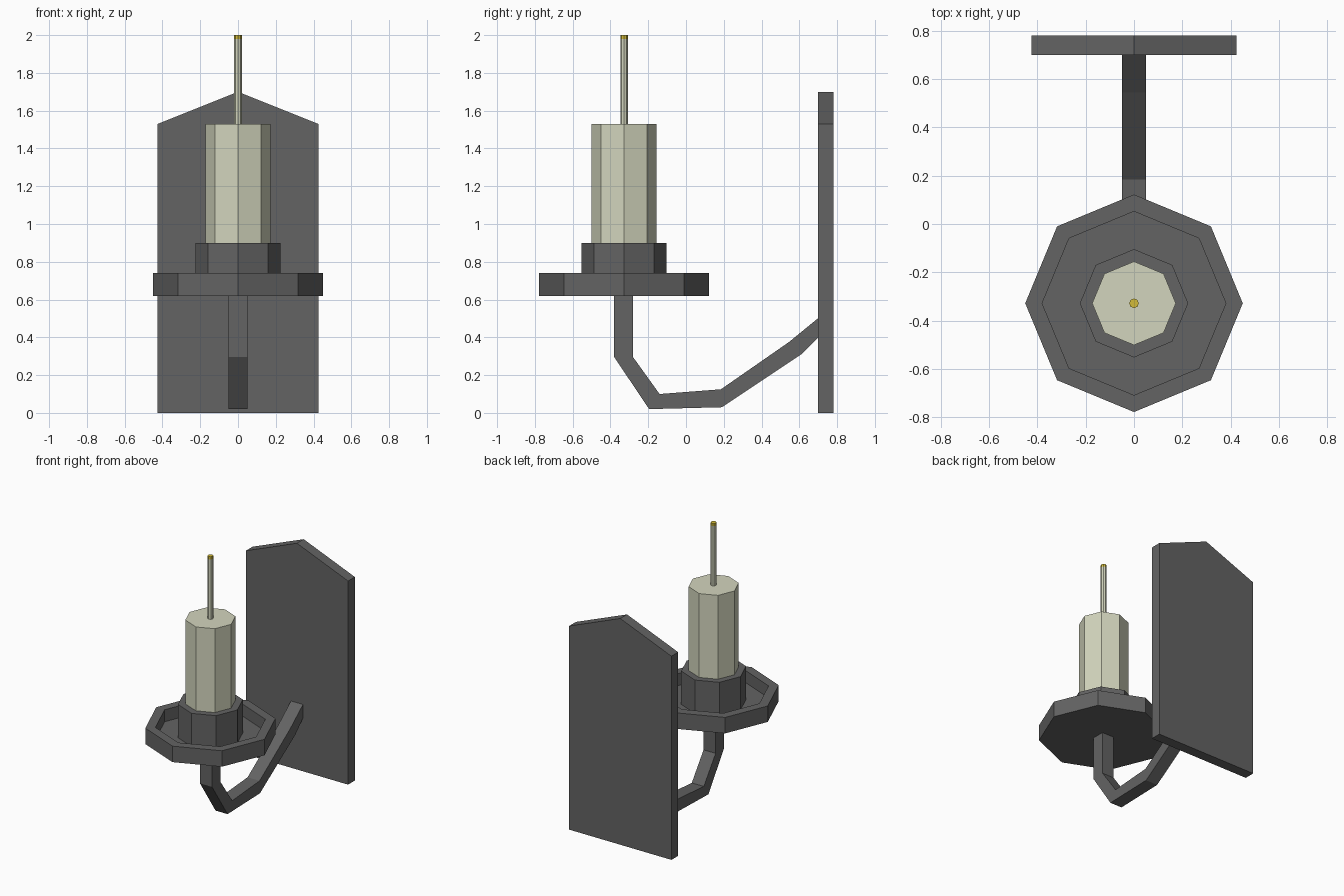
import bpy, math

old = bpy.data.objects.get("Cube")
if old:
    bpy.data.objects.remove(old, do_unlink=True)

CANDLE_Y = -0.328


def material(name, rgb):
    m = bpy.data.materials.new(name)
    m.use_nodes = True
    m.diffuse_color = (*rgb, 1)
    m.node_tree.nodes["Principled BSDF"].inputs["Base Color"].default_value = (*rgb, 1)
    return m


iron = material("dark iron", (0.125, 0.125, 0.125))
wax = material("pale wax", (0.65, 0.665, 0.51))
flame = material("yellow tip", (0.65, 0.5, 0.04))


def build(name, verts, faces, mat):
    mesh = bpy.data.meshes.new(name)
    mesh.from_pydata(verts, [], faces)
    mesh.materials.append(mat)
    obj = bpy.data.objects.new(name, mesh)
    bpy.context.collection.objects.link(obj)
    return obj


def lathe(name, profile, mat, sides=8):
    """Stack of polygon rings (radius, z), capped at both ends."""
    verts, faces = [], []
    for r, z in profile:
        for i in range(sides):
            a = math.tau * i / sides
            verts.append((r * math.cos(a), CANDLE_Y + r * math.sin(a), z))
    for k in range(len(profile) - 1):
        for i in range(sides):
            j = (i + 1) % sides
            a, b = k * sides, (k + 1) * sides
            faces.append((a + i, a + j, b + j, b + i))
    top = (len(profile) - 1) * sides
    faces.append(tuple(reversed(range(sides))))
    faces.append(tuple(range(top, top + sides)))
    return build(name, verts, faces, mat)


# Drip dish with a raised rim, candle cup, candle and wick
lathe("drip_dish", [(0.45, 0.62), (0.45, 0.74), (0.38, 0.74), (0.38, 0.65)], iron)
lathe("candle_cup", [(0.224, 0.65), (0.224, 0.9)], iron)
lathe("candle", [(0.173, 0.88), (0.173, 1.53)], wax)
lathe("wick", [(0.02, 1.53), (0.02, 1.98)], wax)
lathe("wick_tip", [(0.02, 1.98), (0.02, 2.0)], flame)

# Wall plate with a pointed top
outline = [(-0.425, 0), (0.425, 0), (0.425, 1.53), (0, 1.7), (-0.425, 1.53)]
n = len(outline)
build("wall_plate",
      [(x, y, z) for y in (0.7, 0.78) for x, z in outline],
      [tuple(range(n)), tuple(reversed(range(n, 2 * n)))]
      + [(i, i + n, (i + 1) % n + n, (i + 1) % n) for i in range(n)], iron)

# Bent square arm: lower and upper edge points (y, z), swept across the width
lower = [(-0.38, 0.63), (-0.38, 0.295), (-0.195, 0.02), (0.19, 0.03), (0.61, 0.31), (0.71, 0.41)]
upper = [(-0.28, 0.63), (-0.28, 0.295), (-0.14, 0.1), (0.185, 0.125), (0.545, 0.375), (0.71, 0.51)]
verts = []
for lo, up in zip(lower, upper):
    verts += [(-0.05, *lo), (0.05, *lo), (0.05, *up), (-0.05, *up)]
faces = [(0, 1, 2, 3), tuple(len(verts) - k for k in (1, 2, 3, 4))]
for s in range(0, len(verts) - 4, 4):
    for i in range(4):
        j = (i + 1) % 4
        faces.append((s + i, s + 4 + i, s + 4 + j, s + j))
build("arm", verts, faces, iron)
